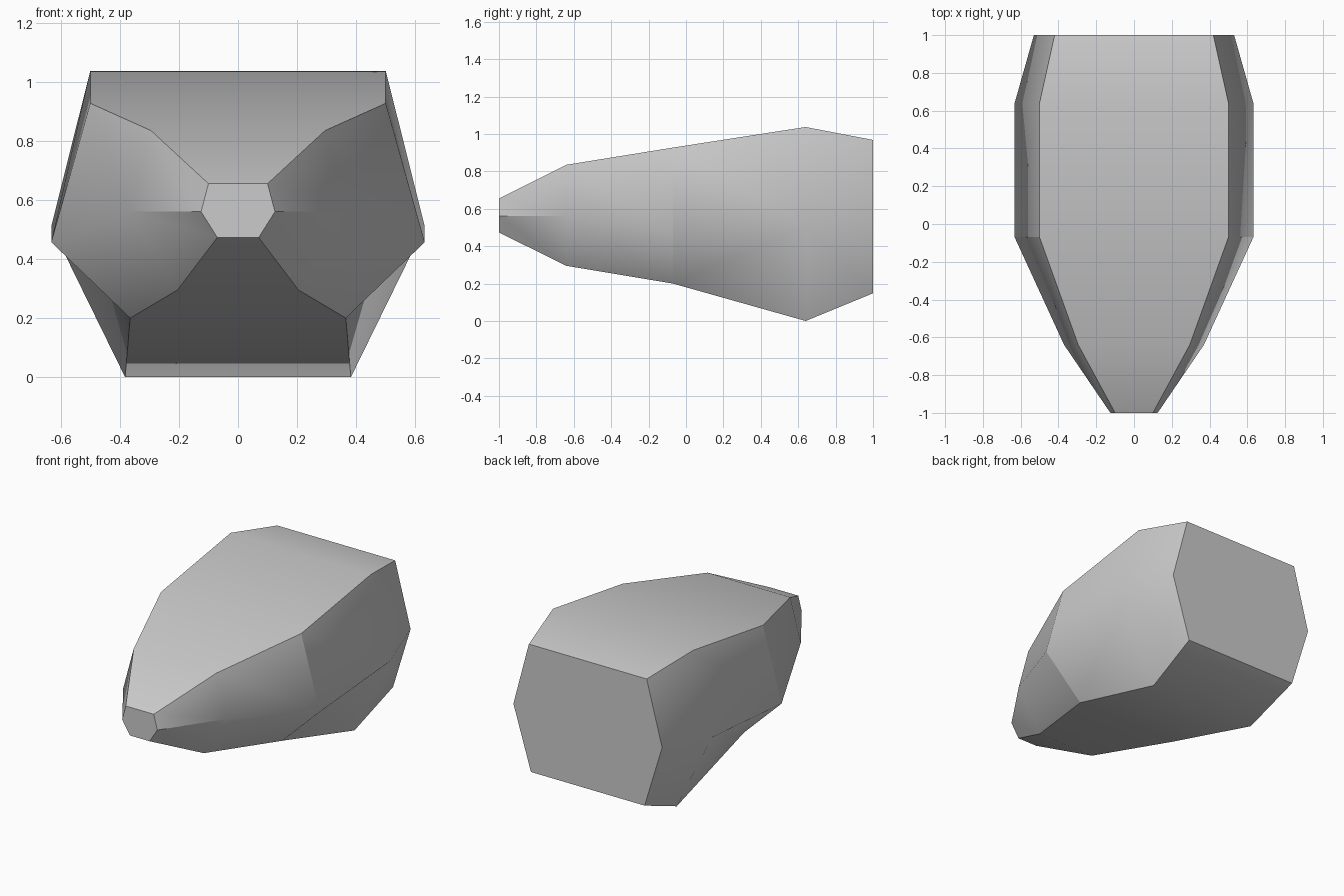
import bpy
import bmesh

cube = bpy.data.objects.get("Cube")
if cube:
    bpy.data.objects.remove(cube)

# Plain grey surface
grey = bpy.data.materials.new("plain_grey")
grey.use_nodes = True
colour = (0.6, 0.6, 0.6, 1.0)
grey.diffuse_color = colour
grey.node_tree.nodes["Principled BSDF"].inputs["Base Color"].default_value = colour

# Stations from nose to tail: y, then half-width and height of top, waist, keel
stations = [
    (-1.00, (0.10, 0.655), (0.125, 0.56), (0.07, 0.473)),
    (-0.64, (0.295, 0.835), (0.37, 0.56), (0.205, 0.295)),
    (-0.07, (0.50, 0.927), (0.632, 0.457), (0.365, 0.20)),
    (0.64, (0.50, 1.037), (0.632, 0.51), (0.382, 0.0)),
    (1.00, (0.42, 0.968), (0.53, 0.555), (0.405, 0.148)),
]
TOP_R, WAIST_R, KEEL_R, KEEL_L, WAIST_L, TOP_L = range(6)
SHOULDER = 2

bm = bmesh.new()
rings = []
for y, *half in stations:
    outline = half + [(-x, z) for x, z in reversed(half)]
    rings.append([bm.verts.new((x, y, z)) for x, z in outline])

# Skin between stations, with the twisted flank panels split along a ridge
for s in range(len(rings) - 1):
    a, b = rings[s], rings[s + 1]
    for i in range(6):
        j = (i + 1) % 6
        if s == SHOULDER and i == WAIST_R:
            bm.faces.new((a[i], a[j], b[i]))
            bm.faces.new((a[j], b[j], b[i]))
        elif s == SHOULDER and i == KEEL_L:
            bm.faces.new((a[i], a[j], b[j]))
            bm.faces.new((a[i], b[j], b[i]))
        else:
            bm.faces.new((a[i], a[j], b[j], b[i]))

# Flat nose and tail caps
bm.faces.new(rings[0])
bm.faces.new(rings[-1])
bmesh.ops.recalc_face_normals(bm, faces=bm.faces)

for face in bm.faces:
    face.smooth = True


def crease(v, w):
    bm.edges.get((v, w)).smooth = False


# Hard edges: both caps, the deck and keel lines, the nose waist, the shoulders
for ring in (rings[0], rings[-1]):
    for i in range(6):
        crease(ring[i], ring[i - 1])
for a, b in zip(rings, rings[1:]):
    for i in (TOP_R, KEEL_R, KEEL_L, TOP_L):
        crease(a[i], b[i])
for i in (WAIST_R, WAIST_L):
    crease(rings[0][i], rings[1][i])
    for n in (i - 1, i + 1):
        crease(rings[SHOULDER][i], rings[SHOULDER][n])

mesh = bpy.data.meshes.new("hull")
bm.to_mesh(mesh)
bm.free()
mesh.materials.append(grey)
hull = bpy.data.objects.new("hull", mesh)
bpy.context.collection.objects.link(hull)
